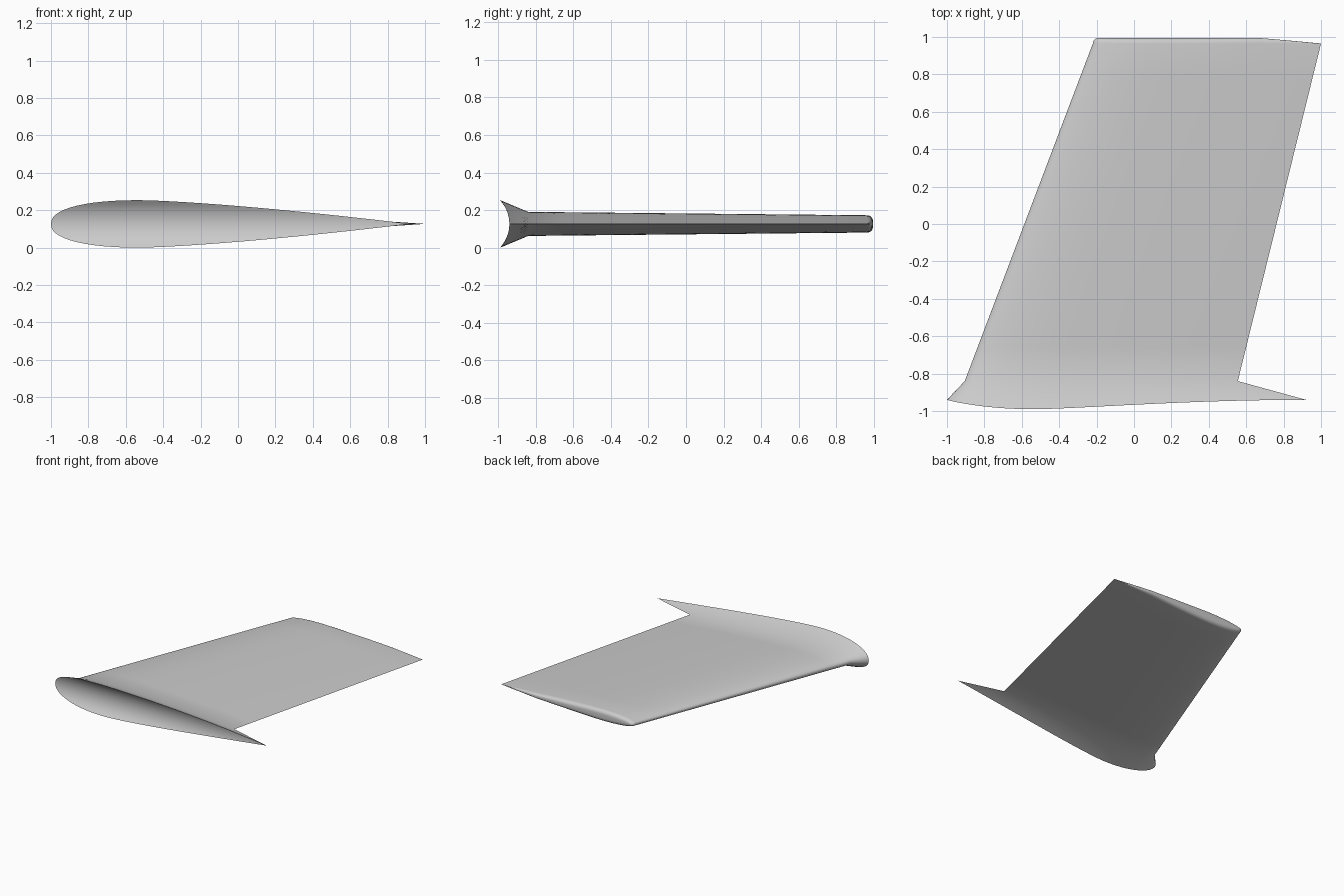
import bpy, bmesh, math

cube = bpy.data.objects.get("Cube")
if cube:
    bpy.data.objects.remove(cube, do_unlink=True)

N = 40              # chordwise segments per side
MID = 0.127         # height of the chord plane
SADDLE_R = 0.186    # radius of the hollow in the root end
ROOT_Y, FLARE_Y, TIP_Y, ROUND = -0.94, -0.84, 0.965, 0.03


def thickness(u):
    """Relative half thickness of the symmetric section: blunt nose, long taper."""
    if u < 0.25:
        return max(0, 1 - (1 - u / 0.25) ** 2.3) ** (1 / 2.3)
    return max(0, 1 - ((u - 0.25) / 0.75) ** 1.37)


def saddle_y(dz):
    return ROOT_Y - SADDLE_R + math.sqrt(SADDLE_R ** 2 - dz ** 2)


def section(x0, x1, half, place):
    """Ring of points: upper side nose to tail, lower side tail to nose."""
    us = [(1 - math.cos(math.pi * i / N)) / 2 for i in range(N + 1)]
    ring = [(u, 1) for u in us] + [(u, -1) for u in us[-2:0:-1]]
    points = []
    for u, side in ring:
        h = half * thickness(u)
        dx, y, h = place(u, h)
        points.append((x0 + (x1 - x0) * u + dx, y, MID + side * h))
    return points


def tip_place(angle):
    """Rounded tip: the rounding shrinks where the section gets thin."""
    def place(u, h):
        r = ROUND if u < 0.5 else min(ROUND, 1.4 * h)
        inset = 1 - math.cos(angle)
        return (ROUND * inset * (1 - u) ** 8, TIP_Y + r * math.sin(angle),
                h - min(ROUND, 0.75 * h) * inset)
    return place


# Sections from the flared root to the rounded tip
rings = [section(-1, 0.92, 0.127, lambda u, h: (0, saddle_y(h), h))]
STEPS = 10
for i in range(STEPS):
    t = i / STEPS
    y = FLARE_Y + (TIP_Y - FLARE_Y) * t
    rings.append(section(-0.905 + 0.685 * t, 0.555 + 0.445 * t, 0.064 - 0.018 * t,
                         lambda u, h, y=y: (0, y, h)))
for i in range(6):
    rings.append(section(-0.22, 1.0, 0.046, tip_place(math.pi / 2 * i / 5)))

bm = bmesh.new()
loops = [[bm.verts.new(p) for p in ring] for ring in rings]
count = 2 * N
for a, b in zip(loops, loops[1:]):
    for i in range(count):
        j = (i + 1) % count
        bm.faces.new((a[i], a[j], b[j], b[i]))


def cap(loop, rows, y_rule=None):
    """Close an end with strips running between the upper and lower sides."""
    columns = []
    for i in range(N + 1):
        top, bottom = loop[i], loop[-i % count]
        column = [top]
        for k in range(1, rows):
            co = top.co.lerp(bottom.co, k / rows)
            if y_rule:
                co.y = y_rule(co.z - MID)
            column.append(bm.verts.new(co))
        columns.append(column + [bottom])
    for p, q in zip(columns, columns[1:]):
        for k in range(rows):
            corners = list(dict.fromkeys((p[k], q[k], q[k + 1], p[k + 1])))
            if len(corners) > 2:
                bm.faces.new(corners)


cap(loops[0], 12, saddle_y)     # hollow root face
cap(loops[-1], 1)               # flat tip face
bmesh.ops.remove_doubles(bm, verts=bm.verts[:], dist=0.00005)
bmesh.ops.recalc_face_normals(bm, faces=bm.faces[:])

mesh = bpy.data.meshes.new("fin")
bm.to_mesh(mesh)
bm.free()
fin = bpy.data.objects.new("fin", mesh)
bpy.context.collection.objects.link(fin)

# Plain grey surface
grey = bpy.data.materials.new("light grey")
grey.use_nodes = True
colour = (0.6, 0.6, 0.6, 1)
grey.diffuse_color = colour
grey.node_tree.nodes["Principled BSDF"].inputs["Base Color"].default_value = colour
mesh.materials.append(grey)

bpy.ops.object.select_all(action='DESELECT')
fin.select_set(True)
bpy.context.view_layer.objects.active = fin
bpy.ops.object.shade_smooth_by_angle(angle=math.radians(35))
